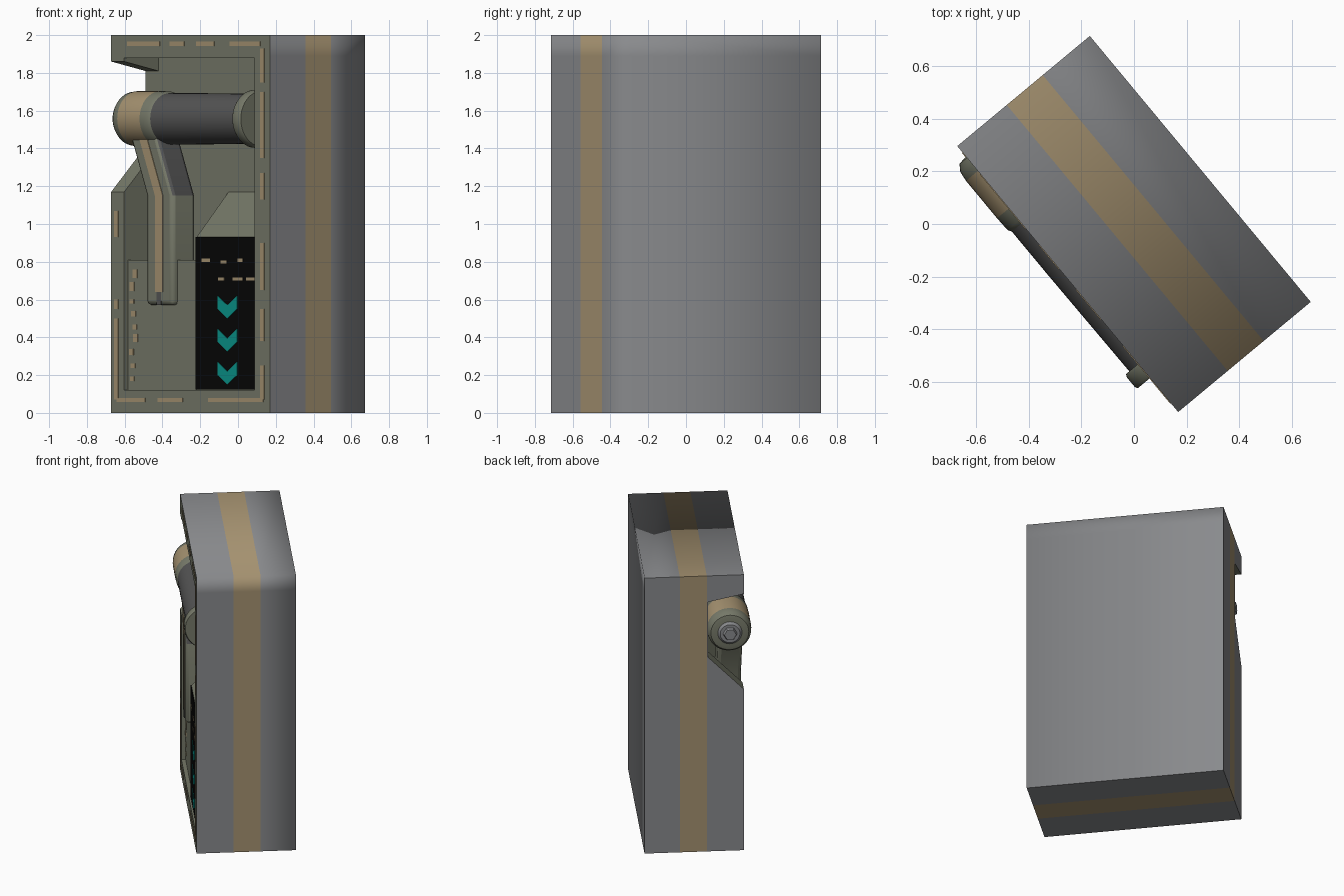
import bpy, bmesh, math, random
from mathutils import Vector

if "Cube" in bpy.data.objects:
    bpy.data.objects.remove(bpy.data.objects["Cube"])

random.seed(4)
ANGLE = math.radians(-50.28)      # the whole cabinet is turned about z
HU, HV, H = 0.658, 0.328, 2.0     # half length, half depth, height


def mat(name, r, g, b):
    m = bpy.data.materials.new(name)
    m.diffuse_color = (r, g, b, 1)
    m.use_nodes = True
    m.node_tree.nodes["Principled BSDF"].inputs["Base Color"].default_value = m.diffuse_color
    return m


GREY = mat("body_grey", 0.25, 0.255, 0.265)
TAN = mat("worn_tan", 0.38, 0.29, 0.165)
OLIVE = mat("olive_grey", 0.18, 0.19, 0.14)
DARK = mat("dark_grey", 0.09, 0.09, 0.09)
BLACK = mat("screen_black", 0.002, 0.002, 0.002)
TEAL = mat("teal", 0.003, 0.30, 0.26)


def finish(name, bm, mats, angle=None, bevel=0):
    bmesh.ops.recalc_face_normals(bm, faces=bm.faces)
    me = bpy.data.meshes.new(name)
    bm.to_mesh(me)
    bm.free()
    for m in mats:
        me.materials.append(m)
    ob = bpy.data.objects.new(name, me)
    bpy.context.collection.objects.link(ob)
    if bevel:
        b = ob.modifiers.new("bevel", 'BEVEL')
        b.width, b.segments = bevel, 2
    if angle:
        bpy.ops.object.select_all(action='DESELECT')
        ob.select_set(True)
        bpy.context.view_layer.objects.active = ob
        bpy.ops.object.shade_smooth_by_angle(angle=math.radians(angle))
    return ob


def prism_bm(pts, extrude):
    """Polygon of 3D points swept along a vector."""
    bm = bmesh.new()
    f = bm.faces.new([bm.verts.new(p) for p in pts])
    r = bmesh.ops.extrude_face_region(bm, geom=[f])
    vs = [g for g in r["geom"] if isinstance(g, bmesh.types.BMVert)]
    bmesh.ops.translate(bm, verts=vs, vec=Vector(extrude))
    return bm


def box(name, u, v, z, m, bevel=0):
    pts = [(u[0], v[0], z[0]), (u[1], v[0], z[0]), (u[1], v[0], z[1]), (u[0], v[0], z[1])]
    return finish(name, prism_bm(pts, (0, v[1] - v[0], 0)), [m], bevel=bevel)


def side_prism(name, profile, u0, u1, m):
    """Profile of (v, z) swept along the length."""
    return finish(name, prism_bm([(u0, v, z) for v, z in profile], (u1 - u0, 0, 0)), [m])


def lathe(name, rings, mats, cv, cz, n=40):
    """Rings of (u, radius, material index of the next band) about a lengthwise axis."""
    bm = bmesh.new()
    loops = [[bm.verts.new((u, cv + r * math.cos(i * math.tau / n), cz + r * math.sin(i * math.tau / n)))
              for i in range(n)] for u, r, _ in rings]
    for k in range(len(rings) - 1):
        for i in range(n):
            j = (i + 1) % n
            bm.faces.new((loops[k][i], loops[k][j], loops[k + 1][j], loops[k + 1][i])).material_index = rings[k][2]
    bm.faces.new(loops[0]).material_index = rings[0][2]
    bm.faces.new(loops[-1]).material_index = rings[-1][2]
    return finish(name, bm, mats, angle=40)


# --- Cabinet: box with a front recess and a notch through the left wall
body = box("cabinet", (-HU, HU), (-HV, HV), (0, H), GREY)
recess = box("recess_cutter", (-0.55, 0.53), (-0.4, -0.09), (0.12, 1.88), OLIVE)
notch = side_prism("notch_cutter", [(-0.4, 1.876), (-0.09, 1.81), (-0.09, 1.41), (-0.4, 1.095)], -0.75, -0.5, OLIVE)
for cutter in (recess, notch):
    b = body.modifiers.new("cut", 'BOOLEAN')
    b.operation, b.solver, b.object = 'DIFFERENCE', 'EXACT', cutter
bpy.context.view_layer.update()
cut = bpy.data.meshes.new_from_object(body.evaluated_get(bpy.context.evaluated_depsgraph_get()))
body.modifiers.clear()
for cutter in (recess, notch):
    bpy.data.objects.remove(cutter)
cut.materials.clear()
for m in (GREY, TAN, OLIVE):
    cut.materials.append(m)

bm = bmesh.new()
bm.from_mesh(cut)
for co, no in (((0, -0.083, 0), (0, 1, 0)), ((0, 0.095, 0), (0, 1, 0)),
               ((0, 0, 1.89), (0, 0, 1)), ((0, 0, 0.04), (0, 0, 1))):
    bmesh.ops.bisect_plane(bm, geom=bm.verts[:] + bm.edges[:] + bm.faces[:], dist=1e-5, plane_co=co, plane_no=no)


def outer(f):
    c = f.calc_center_median()
    return abs(c.x) > HU - 1e-3 or c.y > HV - 1e-3 or c.z < 1e-3 or c.z > H - 1e-3


# grey outside, a tan band around the middle, olive front and recess
for f in bm.faces:
    c = f.calc_center_median()
    out = outer(f)
    f.smooth = out
    f.material_index = (1 if -0.083 < c.y < 0.095 else 0) if out else 2
for e in bm.edges:
    mid = (e.verts[0].co + e.verts[1].co) / 2
    flat = len(e.link_faces) == 2 and e.calc_face_angle(0) < 0.01
    soft = all(outer(f) and f.calc_center_median().x > -HU + 1e-3 for f in e.link_faces)
    e.smooth = flat or (soft and mid.z > 1e-3)
bm.to_mesh(cut)
bm.free()
body.data = cut

# --- Console with sloped top, screen and lower holster panel
side_prism("console", [(-0.31, 0.12), (-0.31, 0.93), (-0.09, 1.17), (-0.09, 0.12)], 0.03, 0.53, OLIVE)
box("screen", (0.03, 0.53), (-0.316, -0.309), (0.125, 0.93), BLACK)
box("holster_panel", (-0.55, 0.03), (-0.30, -0.09), (0.12, 0.81), OLIVE)

# teal arrows and tan marks on the screen
for k, z in enumerate((0.15, 0.325, 0.50)):
    pts = [(-0.08, .12), (-0.08, .05), (0, 0), (0.08, .05), (0.08, .12), (0, .07)]
    finish(f"screen_arrow_{k}", prism_bm([(0.295 + u, -0.319, z + dz) for u, dz in pts], (0, 0.004, 0)), [TEAL])
for k, (u, z, w) in enumerate(((0.22, 0.70, 0.05), (0.34, 0.70, 0.08), (0.45, 0.70, 0.07),
                               (0.08, 0.80, 0.07), (0.24, 0.79, 0.05), (0.38, 0.80, 0.04))):
    box(f"screen_mark_{k}", (u, u + w), (-0.319, -0.315), (z, z + 0.018), TAN)

# --- Worn tan edges on the front frame
worn = [(-0.61, -0.37, .058, .08), (-0.27, -0.06, .058, .08), (0.15, 0.605, .058, .08),
        (-0.52, -0.25, 1.943, 1.965), (-0.17, -0.05, 1.943, 1.965), (0.05, 0.2, 1.943, 1.965), (0.33, 0.58, 1.943, 1.965)]
worn += [(0.58, 0.615, a, b) for a, b in ((.07, .25), (.38, .55), (.65, .9), (1.13, 1.27), (1.35, 1.7), (1.75, 1.93))]
worn += [(-0.627, -0.595, a, b) for a, b in ((.07, .5), (.55, .6), (.93, 1.07))]
for k, (a, b, c, d) in enumerate(worn):
    box(f"worn_edge_{k}", (a, b), (-HV - 0.003, -HV + 0.003), (c, d), TAN)
# chips on the holster panel
for k in range(9):
    u, z = random.uniform(-0.54, -0.5), 0.17 + 0.068 * k
    box(f"panel_chip_{k}", (u, u + 0.035), (-0.304, -0.298), (z, z + random.uniform(0.02, 0.05)), TAN)

# --- Horizontal drum: banded head, shaft, end collar
CV, CZ = -0.24, 1.557
lathe("drum_head", [(-0.605, 0.10, 0), (-0.60, 0.125, 0), (-0.575, 0.142, 0), (-0.535, 0.147, 1),
                    (-0.35, 0.147, 0), (-0.29, 0.145, 0), (-0.275, 0.136, 0)], [OLIVE, TAN], CV, CZ)
lathe("drum_nut_washer", [(-0.62, 0.065, 0), (-0.60, 0.085, 0)], [GREY], CV, CZ)
lathe("drum_nut", [(-0.64, 0.04, 0), (-0.615, 0.05, 0)], [GREY], CV, CZ, n=6)
lathe("drum_shaft", [(-0.28, 0.136, 0), (-0.06, 0.136, 0), (0.44, 0.132, 0)], [DARK], CV, CZ)
lathe("drum_collar", [(0.42, 0.148, 0), (0.43, 0.154, 0), (0.48, 0.154, 0), (0.49, 0.148, 0)], [OLIVE], CV, CZ)


# --- Bent arm hanging from the drum into the holster
def arm(name, half, v0, v1, mats, low, bevel=0):
    bm = bmesh.new()
    rows = []
    for uc, z in ((-0.40, 1.50), (-0.25, 1.15), (-0.25, low)):
        rows.append([bm.verts.new((uc + s * half, v, z)) for s, v in ((-1, v0), (1, v0), (1, v1), (-1, v1))])
    for k in range(2):
        for i in range(4):
            j = (i + 1) % 4
            f = bm.faces.new((rows[k][i], rows[k][j], rows[k + 1][j], rows[k + 1][i]))
            f.material_index = 1 if (k == 0 and i == 1 and len(mats) > 1) else 0
    bm.faces.new(rows[0])
    bm.faces.new(rows[-1])
    return finish(name, bm, mats, angle=35 if bevel else None, bevel=bevel)


arm("arm", 0.11, -0.335, -0.175, [OLIVE, DARK], 0.57, bevel=0.022)
arm("arm_stripe", 0.032, -0.338, -0.332, [TAN], 0.64)
box("arm_slit", (-0.267, -0.233), (-0.338, -0.332), (0.572, 0.64), DARK)

# turn everything into place
for ob in bpy.data.objects:
    ob.rotation_euler.z = ANGLE
